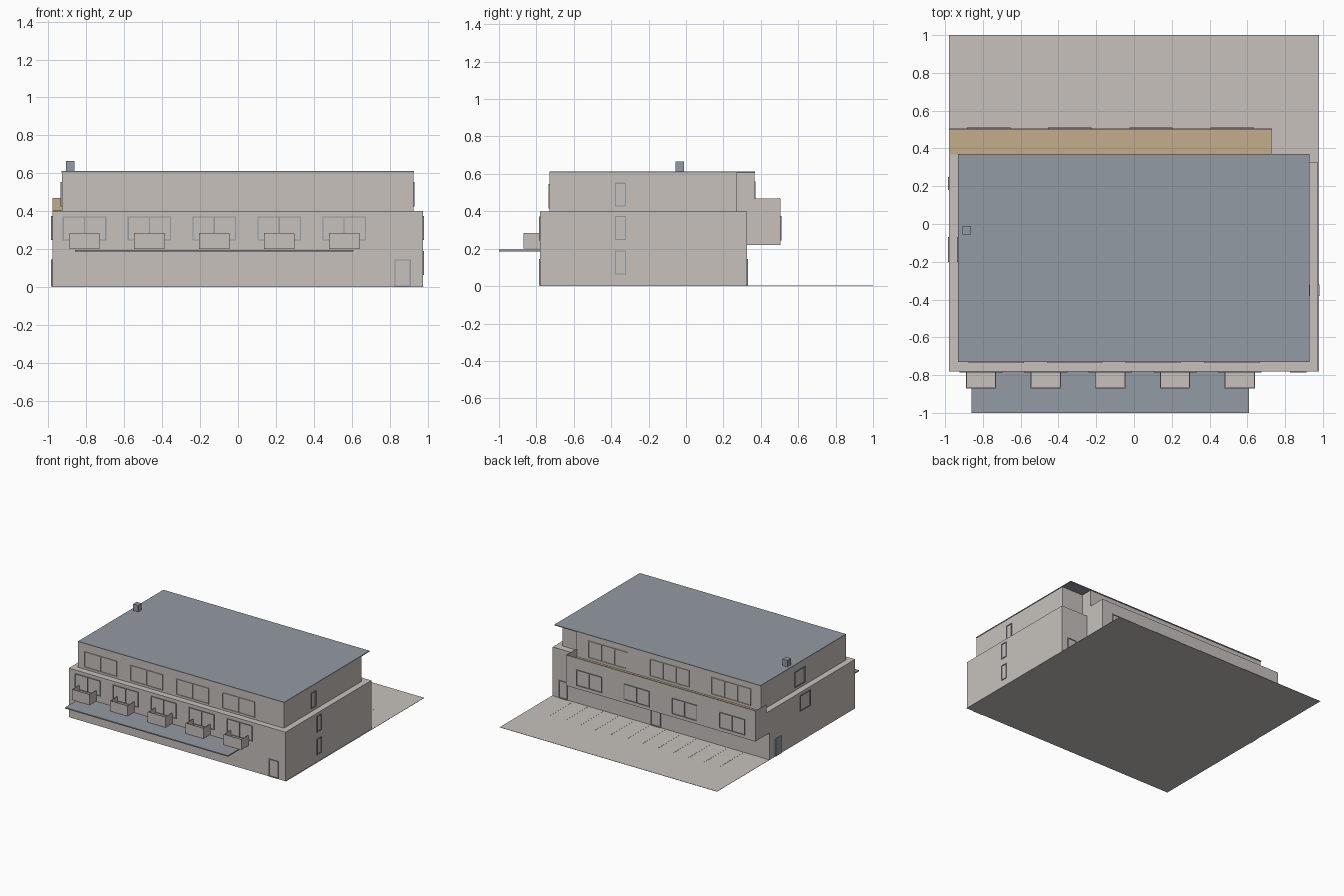
import bpy, bmesh

if "Cube" in bpy.data.objects:
    bpy.data.objects.remove(bpy.data.objects["Cube"])


def material(name, rgb):
    m = bpy.data.materials.new(name)
    lin = [(c / 255 / 12.92) if c < 11 else ((c / 255 + 0.055) / 1.055) ** 2.4 for c in rgb]
    m.diffuse_color = (*lin, 1)
    m.use_nodes = True
    m.node_tree.nodes["Principled BSDF"].inputs["Base Color"].default_value = m.diffuse_color
    return m


WALL = material("warm_grey_wall", (199, 193, 188))
SLATE = material("slate_blue", (148, 155, 163))
TAN = material("tan_decking", (194, 174, 138))


def boxes(name, mat, *spans):
    """One object made of boxes given as (x0, x1, y0, y1, z0, z1)."""
    bm = bmesh.new()
    for x0, x1, y0, y1, z0, z1 in spans:
        v = [bm.verts.new((x, y, z)) for z in (z0, z1)
             for x, y in ((x0, y0), (x1, y0), (x1, y1), (x0, y1))]
        bm.faces.new(v[3::-1])
        bm.faces.new(v[4:])
        for i in range(4):
            j = (i + 1) % 4
            bm.faces.new((v[i], v[j], v[j + 4], v[i + 4]))
    me = bpy.data.meshes.new(name)
    bm.to_mesh(me)
    bm.free()
    me.materials.append(mat)
    ob = bpy.data.objects.new(name, me)
    bpy.context.collection.objects.link(ob)
    return ob


def frame(name, mat, side, pos, a0, a1, z0, z1, panes=1, w=0.006, d=0.006):
    """Window or door frame standing proud of a wall; side is one of +x -x +y -y."""
    bars = [(a0, a1, z1 - w, z1), (a0, a1, z0, z0 + w)]
    for i in range(panes + 1):
        a = a0 + (a1 - a0 - w) * i / panes
        bars.append((a, a + w, z0 + w, z1 - w))
    p0, p1 = (pos, pos + d) if side[0] == "+" else (pos - d, pos)
    if side[1] == "x":
        spans = [(p0, p1, b[0], b[1], b[2], b[3]) for b in bars]
    else:
        spans = [(b[0], b[1], p0, p1, b[2], b[3]) for b in bars]
    boxes(name, mat, *spans)


# Yard with parking lines behind the building
boxes("yard", WALL, (-0.98, 0.98, -0.78, 1.0, 0, 0.002))
boxes("parking_lines", WALL,
      *[(-0.75 + i * 0.14, -0.745 + i * 0.14, 0.34, 0.63, 0.002, 0.003) for i in range(12)])

# Main volumes: lower storeys, recessed top storey, flat roof, chimney
boxes("lower_storeys", WALL, (-0.98, 0.975, -0.78, 0.325, 0.002, 0.40))
boxes("top_storey", WALL, (-0.93, 0.925, -0.73, 0.27, 0.40, 0.605),
      (-0.93, 0.73, 0.27, 0.365, 0.40, 0.605))
boxes("flat_roof", SLATE, (-0.932, 0.928, -0.73, 0.37, 0.605, 0.612))
boxes("chimney", SLATE, (-0.907, -0.862, -0.055, -0.01, 0.61, 0.665))

# Rear bay carrying a terrace behind a thin parapet
boxes("rear_bay", WALL, (-0.98, 0.73, 0.325, 0.505, 0.22, 0.40))
boxes("terrace_floor", TAN, (-0.975, 0.725, 0.368, 0.5, 0.40, 0.404))
boxes("terrace_parapet", TAN, (-0.977, 0.727, 0.498, 0.502, 0.404, 0.47),)
boxes("parapet_cladding", WALL, (-0.98, 0.73, 0.502, 0.505, 0.40, 0.468),
      (-0.98, -0.977, 0.365, 0.502, 0.40, 0.468), (0.727, 0.73, 0.365, 0.502, 0.40, 0.468))

# Front canopy
boxes("front_canopy", SLATE, (-0.86, 0.61, -1.0, -0.78, 0.186, 0.195))

# Front balconies, open on top, with the windows behind them
T = 0.005
for i in range(5):
    c = -0.81 + i * 0.3425
    x0, x1, y0 = c - 0.08, c + 0.08, -0.87
    boxes(f"balcony_{i + 1}", WALL,
          (x0, x1, y0, -0.78, 0.20, 0.206),
          (x0, x1, y0, y0 + T, 0.206, 0.285),
          (x0, x0 + T, y0 + T, -0.78, 0.206, 0.285),
          (x1 - T, x1, y0 + T, -0.78, 0.206, 0.285))
    frame(f"balcony_window_{i + 1}", SLATE, "-y", -0.78, c - 0.115, c + 0.115, 0.245, 0.372, 2)

# Top storey front windows and bay windows
for i in range(4):
    x = -0.877 + i * 0.416
    frame(f"top_front_window_{i + 1}", WALL, "-y", -0.73, x, x + 0.295, 0.415, 0.545, 2)
    x = -0.885 + i * 0.43
    frame(f"bay_window_{i + 1}", SLATE, "+y", 0.505, x, x + 0.23, 0.245, 0.375, 2)

# Terrace windows
for i in range(3):
    x = -0.84 + i * 0.555
    frame(f"terrace_window_{i + 1}", WALL, "+y", 0.365, x, x + 0.355, 0.42, 0.56, 3)

# Side windows
for i, (x, z) in enumerate(((0.975, 0.062), (0.975, 0.247), (0.925, 0.425))):
    frame(f"right_window_{i + 1}", SLATE, "+x", x, -0.38, -0.32, z, z + 0.128)
for i, (x, z) in enumerate(((-0.98, 0.247), (-0.93, 0.425))):
    frame(f"left_window_{i + 1}", SLATE, "-x", x, -0.20, -0.07, z, z + 0.128)

# Doors
frame("front_door_frame", SLATE, "-y", -0.78, 0.825, 0.912, 0.002, 0.145)
frame("rear_door_frame_1", SLATE, "+y", 0.325, 0.0, 0.09, 0.002, 0.145)
frame("rear_door_frame_2", SLATE, "+y", 0.325, 0.84, 0.92, 0.002, 0.145)
boxes("left_door", SLATE, (-0.986, -0.98, 0.18, 0.25, 0.002, 0.145))
